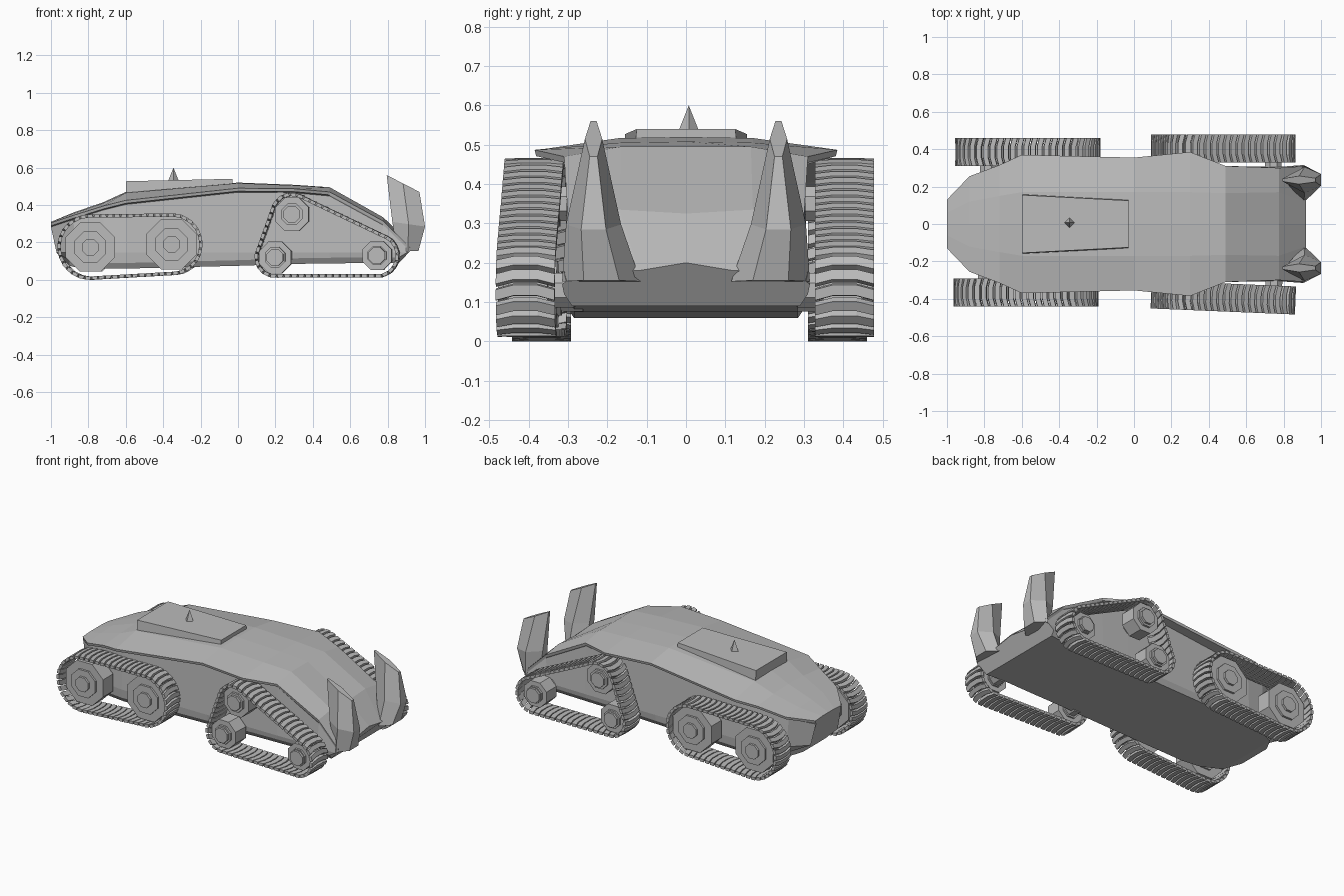
import bpy, bmesh, math
from mathutils import Vector, Matrix

if "Cube" in bpy.data.objects:
    bpy.data.objects.remove(bpy.data.objects["Cube"])

grey = bpy.data.materials.new("plain grey")
grey.diffuse_color = (0.5, 0.5, 0.5, 1)
grey.use_nodes = True
grey.node_tree.nodes["Principled BSDF"].inputs["Base Color"].default_value = grey.diffuse_color


def finish(name, bm):
    bmesh.ops.recalc_face_normals(bm, faces=bm.faces)
    me = bpy.data.meshes.new(name)
    bm.to_mesh(me)
    bm.free()
    me.materials.append(grey)
    ob = bpy.data.objects.new(name, me)
    bpy.context.collection.objects.link(ob)
    return ob


def loft(bm, rings):
    rows = [[bm.verts.new(p) for p in r] for r in rings]
    n = len(rows[0])
    for a, b in zip(rows, rows[1:]):
        for i in range(n):
            j = (i + 1) % n
            bm.faces.new((a[i], a[j], b[j], b[i]))
    bm.faces.new(rows[0])
    bm.faces.new(rows[-1][::-1])


# Hull: x, centre z, ridge y/z, rim y/z, wall y, bottom x/z
sections = [
    (-1.00, .31, .06, .31, .13, .305, .125, -.90, .075),
    (-.88, .36, .12, .355, .255, .345, .225, -.84, .06),
    (-.72, .415, .15, .41, .315, .395, .285, -.72, .06),
    (-.60, .47, .17, .465, .37, .425, .30, -.60, .06),
    (.00, .52, .17, .517, .355, .49, .30, .00, .075),
    (.30, .508, .17, .505, .385, .487, .30, .30, .085),
    (.49, .495, .165, .495, .31, .47, .30, .49, .088),
    (.775, .325, .17, .335, .30, .315, .295, .75, .09),
    (.92, .20, .12, .18, .31, .175, .305, .86, .09),
]
rings = []
for x, zc, ry, rz, my, mz, wy, bx, bz in sections:
    half = [(x, ry, rz), (x, my, mz), (x, my - .004, mz - .016), (x, wy, mz - .022),
            (x * .7 + bx * .3, wy + .01, .145), (bx, wy + .005, bz + .03), (bx, wy - .015, bz)]
    rings.append([(x, 0, zc)] + half + [(a, -b, c) for a, b, c in reversed(half)])
bm = bmesh.new()
loft(bm, rings)
finish("hull", bm)

# Roof hatch, tapering to the rear
bm = bmesh.new()
loft(bm, [[(-.6, -.16, .44), (-.6, .16, .44), (-.6, .155, .527), (-.6, -.155, .527)],
          [(-.03, -.13, .50), (-.03, .13, .50), (-.03, .125, .54), (-.03, -.125, .54)]])
finish("roof_hatch", bm)

# Roof spike
bm = bmesh.new()
bmesh.ops.create_cone(bm, cap_ends=True, segments=4, radius1=.028, radius2=0, depth=.07,
                      matrix=Matrix.Translation((-.345, .007, .565)))
finish("roof_spike", bm)

# Tail fins: crystal shapes with a slanted narrow top
for side, label in ((1, "left"), (-1, "right")):
    rings = []
    for zf, zr, x0, x1, yc, h in ((.15, .155, .85, .965, .215, .10),
                                  (.31, .285, .825, 1.0, .235, .07),
                                  (.56, .47, .795, .97, .235, .022)):
        xm, zm = (x0 + x1) / 2, (zf + zr) / 2
        pts = [(x0, -.35, zf), (x0, .35, zf), (xm, 1, zm), (x1, .45, zr), (x1, -.45, zr), (xm, -1, zm)]
        rings.append([(x, side * (yc + k * h), z) for x, k, z in pts])
    bm = bmesh.new()
    loft(bm, rings)
    finish("tail_fin_" + label, bm)


def belt_path(wheels, count):
    """Evenly spaced (point, tangent) pairs on the loop around the wheels."""
    pts = [(x + r * math.cos(a * math.pi / 24), z + r * math.sin(a * math.pi / 24))
           for x, z, r, _ in wheels for a in range(48)]
    pts = sorted(set(pts))

    def chain(seq):
        out = []
        for p in seq:
            while len(out) > 1 and ((out[-1][0] - out[-2][0]) * (p[1] - out[-2][1])
                                    - (out[-1][1] - out[-2][1]) * (p[0] - out[-2][0])) <= 0:
                out.pop()
            out.append(p)
        return out[:-1]
    loop = [Vector(p) for p in chain(pts) + chain(pts[::-1])]
    segs = list(zip(loop, loop[1:] + loop[:1]))
    step = sum((b - a).length for a, b in segs) / count
    res, walked, k = [], 0, 0
    for a, b in segs:
        d = (b - a).length
        while k < count and k * step < walked + d:
            res.append((a + (b - a) * ((k * step - walked) / d), (b - a).normalized()))
            k += 1
        walked += d
    return res, step


def track(name, wheels, yc, dx=0, yaw=0):
    side = 1 if yc > 0 else -1
    mid = sum(w[0] for w in wheels) / len(wheels)
    place = (Matrix.Translation((mid + dx, yc, 0)) @ Matrix.Rotation(math.radians(yaw), 4, 'Z')
             @ Matrix.Translation((-mid, 0, 0)))
    # Belt of separate bent plates
    bm = bmesh.new()
    path, step = belt_path(wheels, 52)
    for p, t in path:
        n = Vector((t.y, -t.x))
        rows = []
        for y, shift in ((-.075, -.006), (-.03, .006), (.03, .006), (.075, -.006)):
            row = []
            for s, h in ((-.42, -.008), (.42, -.008), (.36, .01), (-.36, .01)):
                q = p + t * (s * step + shift) + n * h
                row.append((q.x, y, q.y))
            rows.append(row)
        loft(bm, rows)
    bm.transform(place)
    finish(name + "_belt", bm)
    # Stepped eight-sided wheels with axles reaching the hull
    bm = bmesh.new()
    for x, z, _, r in wheels:
        for rad, y0, y1 in ((r, -.055, .045), (r * .64, -.065, .058), (.048, -.12, .072)):
            rot = Matrix.Rotation(math.pi / 2, 4, 'X') @ Matrix.Rotation(math.pi / 8, 4, 'Z')
            bmesh.ops.create_cone(bm, cap_ends=True, segments=8, radius1=rad, radius2=rad, depth=y1 - y0,
                                  matrix=Matrix.Translation((x, side * (y0 + y1) / 2, z)) @ rot)
    bm.transform(place)
    finish(name + "_wheels", bm)


# x, z, belt radius, wheel radius
front = [(-.79, .175, .165, .142), (-.355, .19, .155, .145)]
rear = [(.29, .35, .105, .097), (.2, .12, .098, .092), (.745, .13, .108, .085)]
track("front_left_track", front, .385, .01)
track("front_right_track", front, -.367)
track("rear_left_track", rear, .403)
track("rear_right_track", rear, -.39, 0, -2.4)
